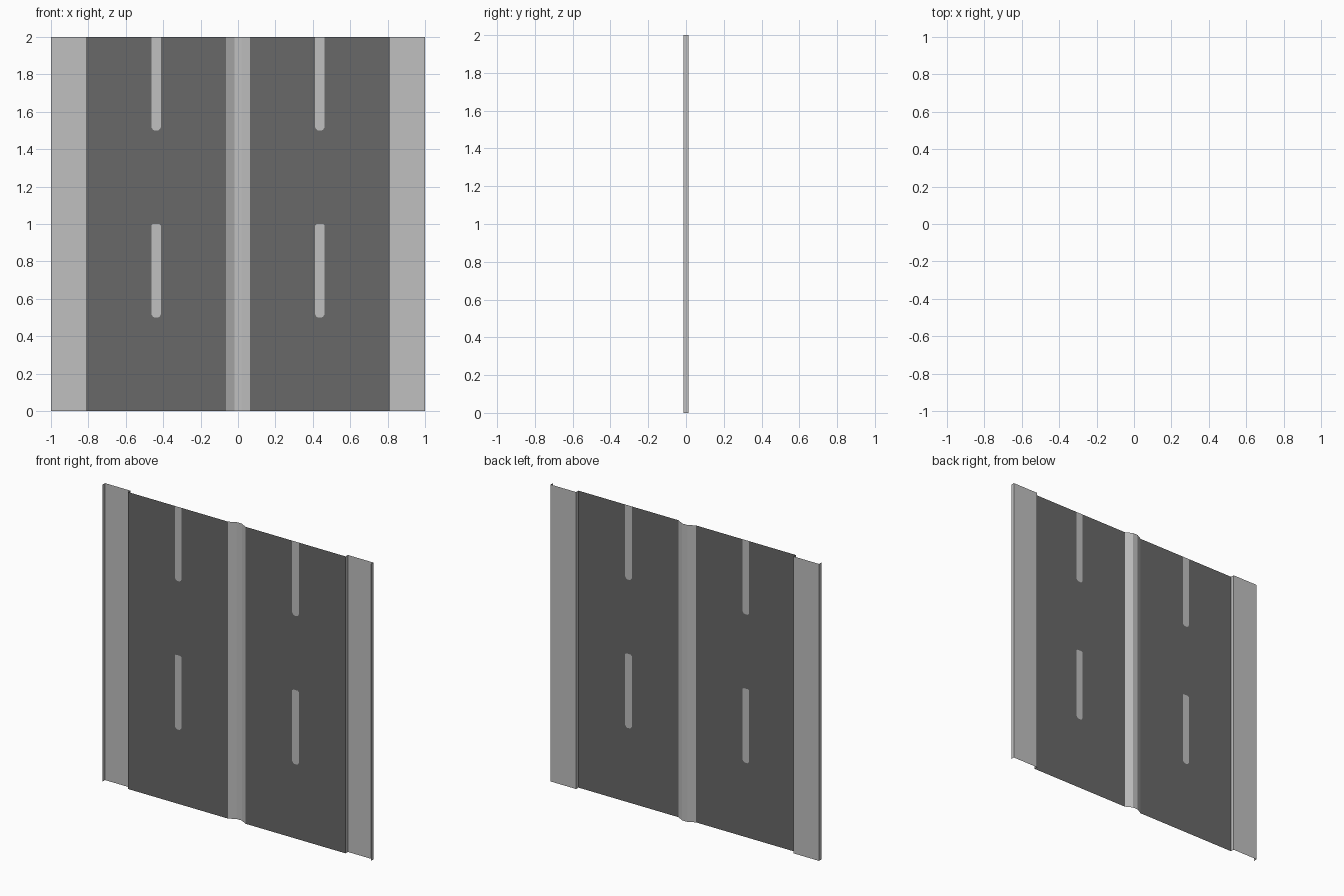
import bpy

if "Cube" in bpy.data.objects:
    bpy.data.objects.remove(bpy.data.objects["Cube"])

LOW, HIGH, TOP = -0.0125, 0.0125, 2.0   # road level, raised level, tile length


def material(name, v):
    m = bpy.data.materials.new(name)
    m.diffuse_color = (v, v, v, 1)
    m.use_nodes = True
    m.node_tree.nodes["Principled BSDF"].inputs["Base Color"].default_value = m.diffuse_color
    return m


pale = material("pale concrete", 0.53)
dark = material("dark asphalt", 0.14)


def sheet(name, polys, mat):
    """Open sheet made of polygons, each a list of 3D points."""
    verts, faces = [], []
    for p in polys:
        faces.append(list(range(len(verts), len(verts) + len(p))))
        verts += p
    me = bpy.data.meshes.new(name)
    me.from_pydata(verts, [], faces)
    me.materials.append(mat)
    ob = bpy.data.objects.new(name, me)
    bpy.context.collection.objects.link(ob)
    return ob


def swept(profile):
    """Quads made by sweeping an (x, y) profile up the full height."""
    return [[(b[0], b[1], 0), (a[0], a[1], 0), (a[0], a[1], TOP), (b[0], b[1], TOP)]
            for a, b in zip(profile, profile[1:])]


def flat(outline):
    """Polygon at road level from (x, z) points, facing +y."""
    return [(x, LOW, z) for x, z in reversed(outline)]


# Raised median with sloping sides
sheet("median", swept([(-0.065, LOW), (-0.02, HIGH), (0.02, HIGH), (0.065, LOW)]), pale)

W = 0.025   # half width of a lane dash


def lower_end(cx, z):
    return [(cx - W, z + 0.016), (cx - 0.018, z + 0.005), (cx - 0.01, z),
            (cx + 0.01, z), (cx + 0.018, z + 0.005), (cx + W, z + 0.016)]


def upper_end(cx, z):
    return [(cx - W, z - 0.008), (cx - W + 0.008, z), (cx + W - 0.008, z), (cx + W, z - 0.008)]


for s, side in ((-1, "left"), (1, "right")):
    # Raised pavement with kerb and outer wall
    prof = [(0.81, LOW), (0.81, HIGH), (1.0, HIGH), (1.0, LOW)]
    prof = [(s * x, y) for x, y in prof][::s]
    sheet(side + "_pavement", swept(prof), pale)

    # Dashes cut into the road surface
    cx = s * 0.4375
    l, r = cx - W, cx + W
    lo1, hi1, lo2 = lower_end(cx, 0.5), upper_end(cx, 1.0), lower_end(cx, 1.5)
    sheet(side + "_lane_dashes",
          [flat(lo1 + hi1[::-1]), flat(lo2 + [(r, TOP), (l, TOP)])], pale)

    # Road: two plain panels and the gaps between dashes
    a, b = sorted((s * 0.065, s * 0.81))
    sheet(side + "_road",
          swept([(a, LOW), (l, LOW)]) + swept([(r, LOW), (b, LOW)]) +
          [flat([(l, 0), (r, 0)] + lo1[::-1]), flat(hi1 + lo2[::-1])], dark)
